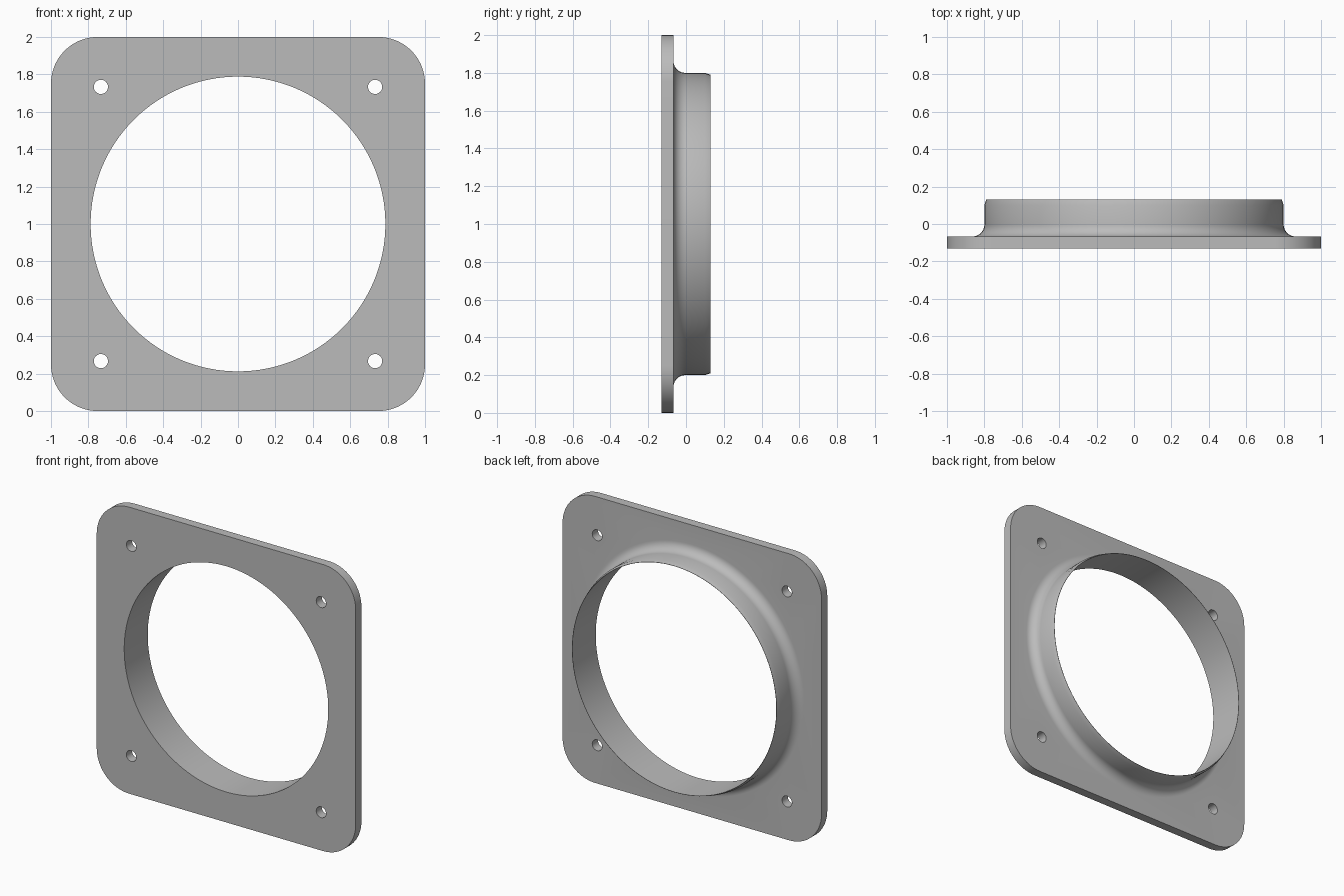
import bpy, bmesh, math

if "Cube" in bpy.data.objects:
    bpy.data.objects.remove(bpy.data.objects["Cube"])

Y_FRONT, Y_PLATE, Y_END = -0.13, -0.067, 0.13
BORE, COLLAR, FILLET = 0.788, 0.80, 0.065
HOLE_POS, HOLE_R, CORNER_R = 0.733, 0.038, 0.25
SEG = 128

bm = bmesh.new()


def arc(cx, cz, r, start, end, n):
    return [(cx + r * math.cos(start + (end - start) * i / n),
             cz + r * math.sin(start + (end - start) * i / n)) for i in range(n + 1)]


def circle(cx, cz, r, n):
    return arc(cx, cz, r, 0, 2 * math.pi, n)[:-1]


def loop(points, y):
    verts = [bm.verts.new((x, y, z)) for x, z in points]
    edges = [bm.edges.new((verts[i - 1], verts[i])) for i in range(len(verts))]
    return verts, edges


def wall(a, b):
    for i in range(len(a)):
        bm.faces.new((a[i - 1], a[i], b[i], b[i - 1]))


# rounded square outline and four screw holes
outline = []
for k, (sx, sz) in enumerate([(1, 1), (-1, 1), (-1, -1), (1, -1)]):
    c = 1 - CORNER_R
    outline += arc(sx * c, 1 + sz * c, CORNER_R, k * math.pi / 2, (k + 1) * math.pi / 2, 20)
rims = [outline] + [circle(sx * HOLE_POS, 1 + sz * HOLE_POS, HOLE_R, 32)
                    for sx in (-1, 1) for sz in (-1, 1)]

# collar profile (radius, y): fillet, straight wall, tapered lip, bore
profile = []
for i in range(11):
    a = math.pi / 2 * i / 10
    profile.append((COLLAR + FILLET * (1 - math.sin(a)), Y_PLATE + FILLET * (1 - math.cos(a))))
profile += [(COLLAR, 0.10), (BORE + 0.002, Y_END), (BORE, Y_END), (BORE, Y_FRONT)]
rings = [loop(circle(0, 1, r, SEG), y) for r, y in profile]

# plate faces with openings, then their walls
front = [loop(p, Y_FRONT) for p in rims]
back = [loop(p, Y_PLATE) for p in rims]
for side, ring in ((front, rings[-1]), (back, rings[0])):
    edges = [e for _, es in side + [ring] for e in es]
    bmesh.ops.triangle_fill(bm, edges=edges, use_beauty=True, use_dissolve=False)
for f, b in zip(front, back):
    wall(f[0], b[0])
for a, b in zip(rings, rings[1:]):
    wall(a[0], b[0])
bmesh.ops.recalc_face_normals(bm, faces=bm.faces)

mesh = bpy.data.meshes.new("flange_plate")
bm.to_mesh(mesh)
bm.free()
obj = bpy.data.objects.new("flange_plate", mesh)
bpy.context.collection.objects.link(obj)

# smooth curved walls, flat plate faces
for p in mesh.polygons:
    p.use_smooth = abs(p.normal.y) < 0.9999
mesh.set_sharp_from_angle(angle=math.radians(30))

mat = bpy.data.materials.new("plain grey")
mat.diffuse_color = (0.5, 0.5, 0.5, 1)
mat.use_nodes = True
mat.node_tree.nodes["Principled BSDF"].inputs["Base Color"].default_value = mat.diffuse_color
mesh.materials.append(mat)
